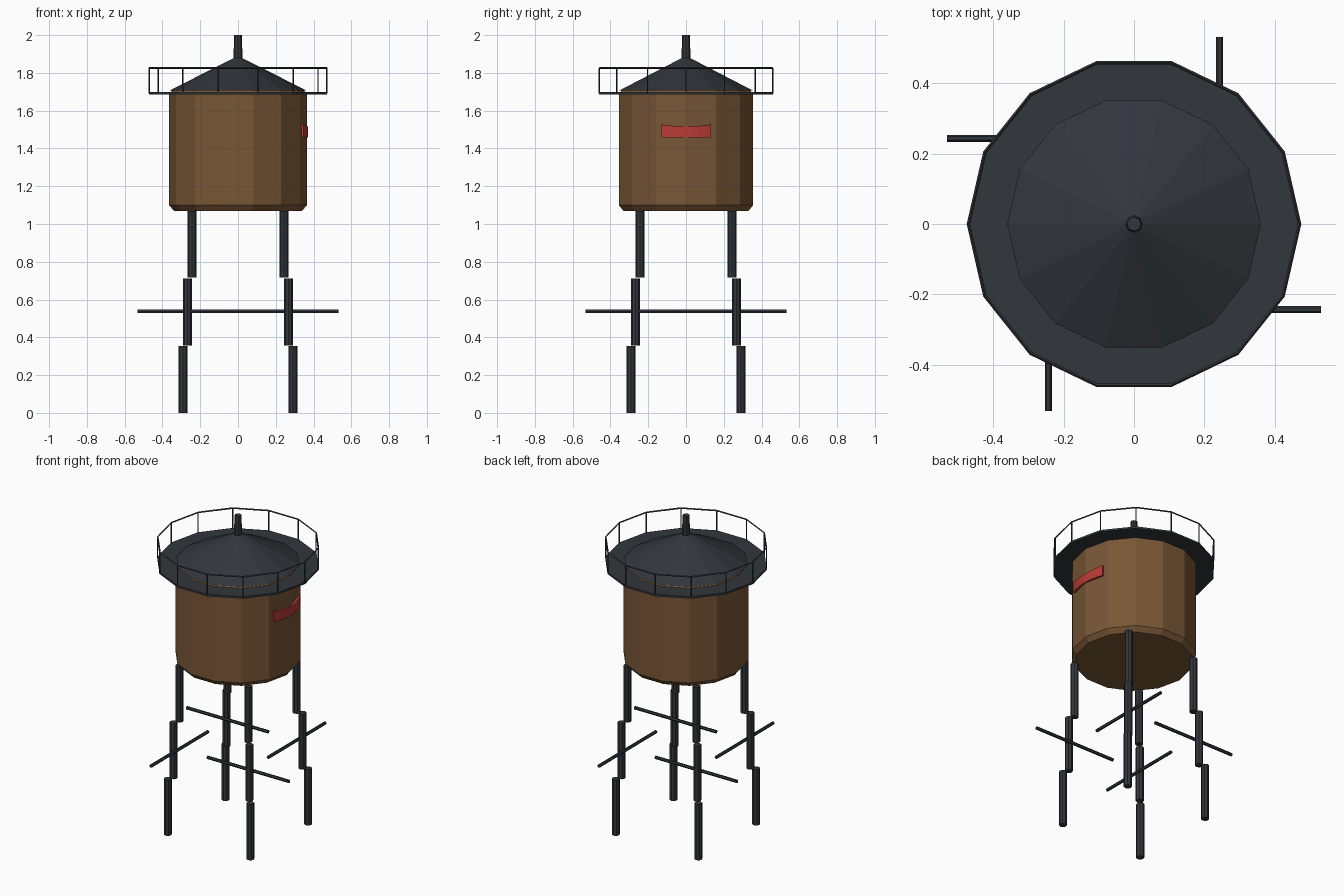
import bpy, bmesh, math

if "Cube" in bpy.data.objects:
    bpy.data.objects.remove(bpy.data.objects["Cube"])

N = 14  # sides of tank, deck, roof and railing


def material(name, color):
    m = bpy.data.materials.new(name)
    m.diffuse_color = (*color, 1)
    m.use_nodes = True
    m.node_tree.nodes["Principled BSDF"].inputs["Base Color"].default_value = m.diffuse_color
    return m


WOOD = material("brown_wood", (0.19, 0.095, 0.037))
METAL = material("dark_metal", (0.032, 0.037, 0.045))
RED = material("red_paint", (0.48, 0.045, 0.035))


def make(name, bm, mat):
    bmesh.ops.recalc_face_normals(bm, faces=bm.faces)
    me = bpy.data.meshes.new(name)
    bm.to_mesh(me)
    bm.free()
    ob = bpy.data.objects.new(name, me)
    bpy.context.collection.objects.link(ob)
    me.materials.append(mat)
    return ob


def lathe(name, profile, mat, n=N, loc=(0, 0, 0), closed=False):
    """Revolve (radius, z) points; open profiles get end caps."""
    bm = bmesh.new()
    rings = [[bm.verts.new((r * math.cos(2 * math.pi * i / n), r * math.sin(2 * math.pi * i / n), z))
              for i in range(n)] for r, z in profile]
    pairs = list(zip(rings, rings[1:])) + ([(rings[-1], rings[0])] if closed else [])
    for a, b in pairs:
        for i in range(n):
            j = (i + 1) % n
            bm.faces.new((a[i], a[j], b[j], b[i]))
    if not closed:
        bm.faces.new(rings[0])
        bm.faces.new(rings[-1])
    ob = make(name, bm, mat)
    ob.location = loc
    return ob


# Tank, deck, roof and vent
lathe("tank", [(0.34, 1.07), (0.365, 1.10), (0.365, 1.685), (0.345, 1.712)], WOOD)
lathe("deck", [(0.472, 1.686), (0.472, 1.698)], METAL)
lathe("roof", [(0.36, 1.708), (0.02, 1.88)], METAL)
lathe("roof_vent", [(0.025, 1.86), (0.02, 2.0)], METAL, 8)

# Railing: hoop and posts at the deck corners
R = 0.47
lathe("top_rail", [(R + 0.005, 1.825), (R, 1.83), (R - 0.005, 1.825), (R, 1.82)], METAL, closed=True)
for k in range(N):
    a = 2 * math.pi * k / N
    lathe(f"rail_post_{k}", [(0.004, 1.69), (0.004, 1.825)], METAL, 5,
          (R * math.cos(a), R * math.sin(a), 0))

# Legs: three stepped segments per corner, with an offset horizontal brace
for sx in (-1, 1):
    for sy in (-1, 1):
        tag = ("left" if sx < 0 else "right") + ("_front" if sy < 0 else "_back")
        for s, (c, z0, z1) in enumerate([(0.291, 0, 0.355), (0.267, 0.358, 0.712), (0.243, 0.716, 1.07)]):
            lathe(f"leg_{tag}_{s}", [(0.0235, z0), (0.0235, z1)], METAL, 8, (sx * c, sy * c, 0))
        brace = lathe(f"brace_{tag}", [(0.01, -0.288), (0.01, 0.288)], METAL, 6,
                      (sx * 0.243, sy * 0.243, 0.538))
        if sx * sy < 0:
            brace.rotation_euler = (math.pi / 2, 0, math.pi / 2)
        else:
            brace.rotation_euler = (math.pi / 2, 0, 0)

# Curved red plate on the right side of the tank
bm = bmesh.new()
prev = None
STEPS = 8
for i in range(STEPS + 1):
    t = 2 * i / STEPS - 1
    a = t * math.radians(20.5)
    top = 1.516 + 0.01 * t * t
    ring = [bm.verts.new((r * math.cos(a), r * math.sin(a), z))
            for r, z in ((0.348, 1.458), (0.371, 1.458), (0.371, top), (0.348, top))]
    if prev:
        for k in range(4):
            bm.faces.new((prev[k], prev[(k + 1) % 4], ring[(k + 1) % 4], ring[k]))
    if i in (0, STEPS):
        bm.faces.new(ring)
    prev = ring
make("red_plate", bm, RED)
